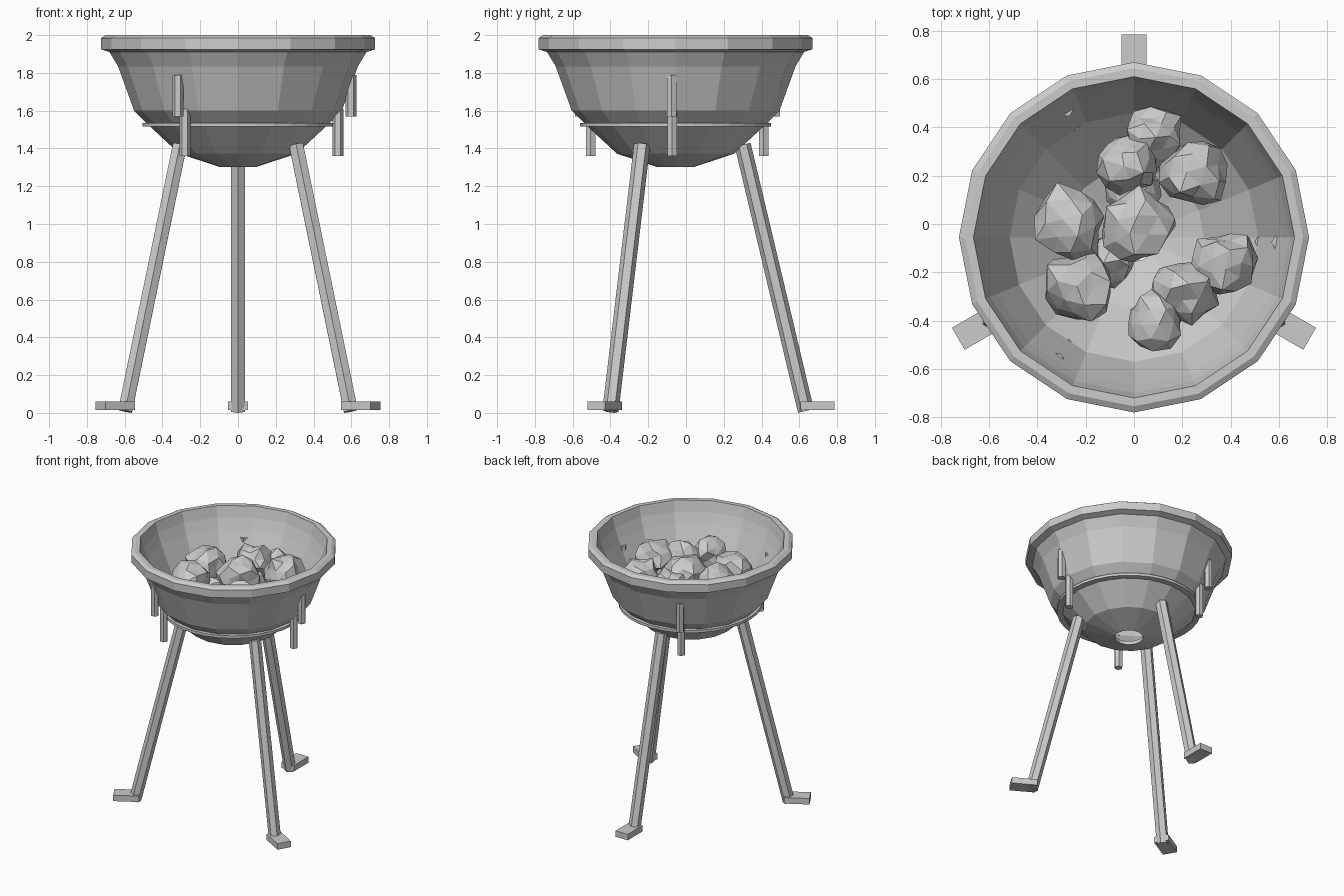
import bpy, bmesh, math, random
from mathutils import Vector, noise

random.seed(4)
old = bpy.data.objects.get("Cube")
if old:
    bpy.data.objects.remove(old, do_unlink=True)

CENTRE = Vector((0, -0.055, 0))

metal = bpy.data.materials.new("plain grey")
metal.use_nodes = True
metal.diffuse_color = (0.6, 0.6, 0.6, 1)
metal.node_tree.nodes["Principled BSDF"].inputs["Base Color"].default_value = (0.6, 0.6, 0.6, 1)


def finish(name, bm, location=CENTRE):
    bmesh.ops.recalc_face_normals(bm, faces=bm.faces)
    mesh = bpy.data.meshes.new(name)
    bm.to_mesh(mesh)
    bm.free()
    mesh.materials.append(metal)
    obj = bpy.data.objects.new(name, mesh)
    obj.location = location
    bpy.context.collection.objects.link(obj)
    return obj


def lathe(name, profile, sides):
    """Closed (radius, height) outline spun around the vertical axis."""
    bm = bmesh.new()
    rings = []
    for i in range(sides):
        a = math.tau * i / sides
        rings.append([bm.verts.new((r * math.cos(a), r * math.sin(a), z)) for r, z in profile])
    for i in range(sides):
        a, b = rings[i], rings[(i + 1) % sides]
        for j in range(len(profile)):
            k = (j + 1) % len(profile)
            bm.faces.new((a[j], a[k], b[k], b[j]))
    return finish(name, bm)


def polar(r, angle, z):
    return Vector((r * math.cos(angle), r * math.sin(angle), z))


def rod(name, start, end, radius, angle):
    """Six-sided rod with one edge turned towards the given direction."""
    axis = (end - start).normalized()
    out = polar(1, angle, 0)
    out = (out - axis * out.dot(axis)).normalized()
    side = axis.cross(out)
    bm = bmesh.new()
    ends = []
    for p in (start, end):
        ends.append([bm.verts.new(p + radius * (out * math.cos(k * math.tau / 6)
                                                + side * math.sin(k * math.tau / 6)))
                     for k in range(6)])
    for k in range(6):
        n = (k + 1) % 6
        bm.faces.new((ends[0][k], ends[0][n], ends[1][n], ends[1][k]))
    for loop in ends:
        bm.faces.new(loop)
    return finish(name, bm)


# Bowl with a thick rim and a vent hole underneath
lathe("bowl", [(0.10, 1.303), (0.31, 1.372), (0.47, 1.52), (0.55, 1.60), (0.635, 1.835),
               (0.68, 1.91), (0.725, 1.925), (0.725, 1.985), (0.70, 2.0), (0.665, 2.0),
               (0.645, 1.92), (0.615, 1.84), (0.515, 1.61), (0.29, 1.40), (0.10, 1.33)], 16)

# Thin band around the lower bowl
lathe("band", [(0.46, 1.515), (0.505, 1.515), (0.505, 1.535), (0.46, 1.535)], 32)

# Three splayed legs with flat feet
for name, degrees in (("back", 90), ("right", 210), ("left", 330)):
    a = math.radians(degrees)
    rod(name + "_leg", polar(0.69, a, 0.01), polar(0.355, a, 1.42), 0.043, a)
    bm = bmesh.new()
    bmesh.ops.create_cube(bm, size=1)
    for v in bm.verts:
        v.co = Vector((0.75 + v.co.x * 0.18, v.co.y * 0.105, 0.038 + v.co.z * 0.046))
    foot = finish(name + "_foot", bm)
    foot.rotation_euler.z = a

# Pairs of short pegs through the bowl wall
for name, degrees in (("left", -2), ("back_right", 118), ("front_right", 238)):
    a = math.radians(degrees)
    rod(name + "_upper_peg", polar(0.598, a, 1.57), polar(0.598, a, 1.79), 0.029, a)
    rod(name + "_lower_peg", polar(0.529, a, 1.36), polar(0.529, a, 1.61), 0.029, a)

# Rough lumps of coal: x, y, z, size
coals = [(-0.27, 0.0, 1.74, 0.15), (-0.22, -0.26, 1.74, 0.15), (-0.02, 0.25, 1.75, 0.13),
         (0.08, 0.36, 1.70, 0.12), (0.25, 0.21, 1.74, 0.14), (0.01, -0.01, 1.74, 0.15),
         (0.38, -0.16, 1.73, 0.13), (0.21, -0.28, 1.72, 0.13), (0.08, -0.40, 1.74, 0.12),
         (-0.10, -0.15, 1.64, 0.11), (0.0, 0.14, 1.64, 0.11)]
for i, (x, y, z, size) in enumerate(coals):
    bm = bmesh.new()
    bmesh.ops.create_icosphere(bm, subdivisions=2, radius=1)
    for v in bm.verts:
        bump = noise.noise(v.co * 1.4 + Vector((i * 7.3, i * 3.1, 0)))
        v.co *= size * (0.98 + 0.35 * bump + random.uniform(-0.09, 0.09))
    coal = finish("coal_%d" % (i + 1), bm, Vector((x, y, z)))
    coal.rotation_euler = [random.uniform(0, math.tau) for _ in range(3)]
